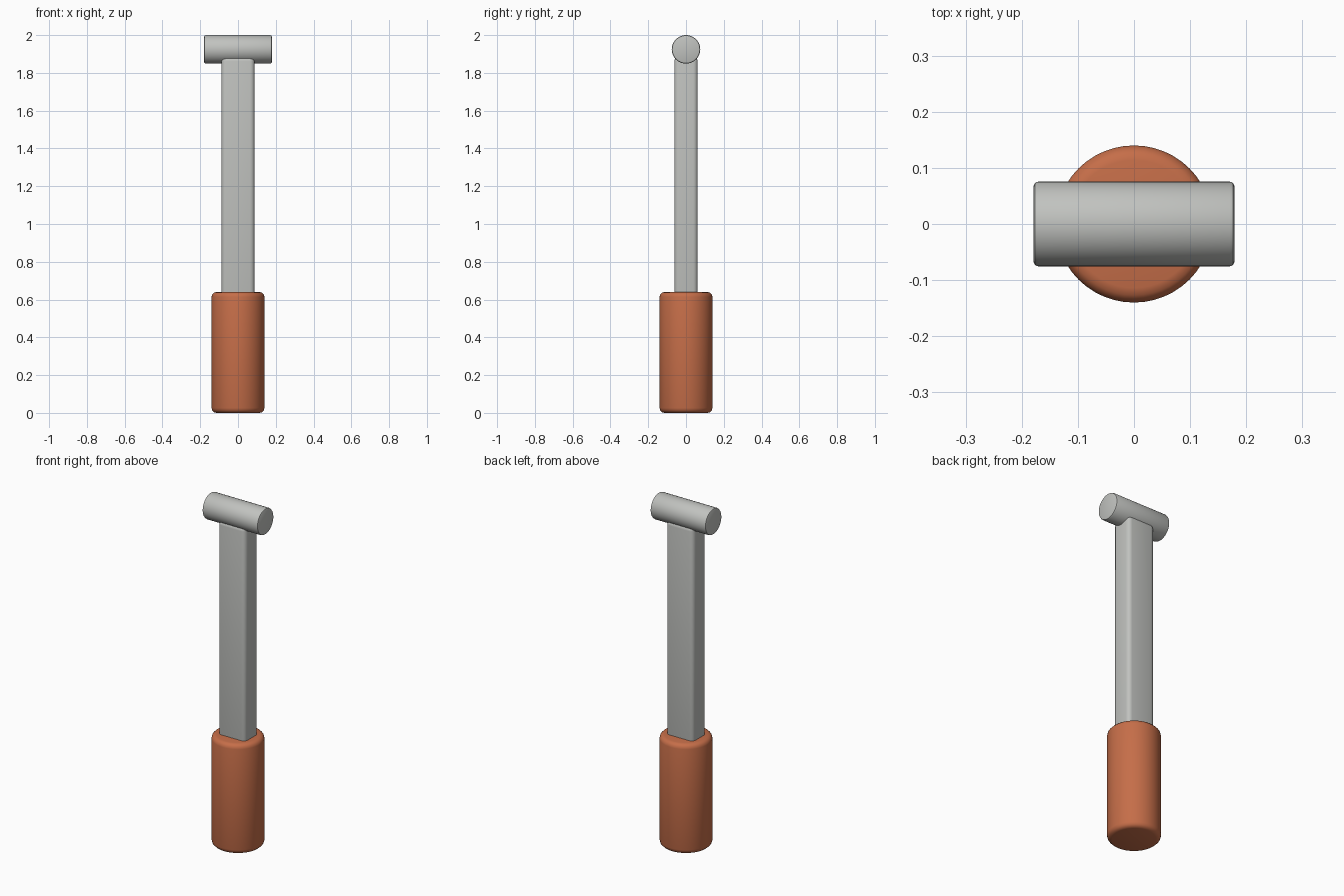
import bpy, math

cube = bpy.data.objects.get("Cube")
if cube:
    bpy.data.objects.remove(cube, do_unlink=True)


def material(name, colour):
    mat = bpy.data.materials.new(name)
    mat.use_nodes = True
    mat.diffuse_color = colour
    mat.node_tree.nodes["Principled BSDF"].inputs["Base Color"].default_value = colour
    return mat


def finish(name, mat, bevel, segments):
    """Name the active object, round its sharp edges and shade it smooth."""
    obj = bpy.context.object
    obj.name = obj.data.name = name
    obj.data.materials.append(mat)
    bpy.ops.object.transform_apply(location=False, rotation=True, scale=True)
    mod = obj.modifiers.new("rounded edges", 'BEVEL')
    mod.width = bevel
    mod.segments = segments
    mod.limit_method = 'ANGLE'
    mod.angle_limit = math.radians(40)
    bpy.ops.object.modifier_apply(modifier=mod.name)
    bpy.ops.object.shade_smooth_by_angle(angle=math.radians(35))
    return obj


steel = material("grey steel", (0.53, 0.54, 0.52, 1))
grip = material("orange brown grip", (0.56, 0.155, 0.066, 1))

# Round grip at the bottom
bpy.ops.mesh.primitive_cylinder_add(vertices=48, radius=0.14, depth=0.64,
                                    location=(0, 0, 0.32))
finish("handle_grip", grip, 0.026, 3)

# Flat bar rising from the grip into the head
bpy.ops.mesh.primitive_cube_add(size=1, location=(0, 0, 1.2425))
bpy.context.object.scale = (0.176, 0.124, 1.285)
finish("shaft", steel, 0.024, 4)

# Cylindrical crosspiece on top
bpy.ops.mesh.primitive_cylinder_add(vertices=48, radius=0.0755, depth=0.358,
                                    location=(0, 0, 1.9245),
                                    rotation=(0, math.pi / 2, 0))
finish("head", steel, 0.008, 2)
